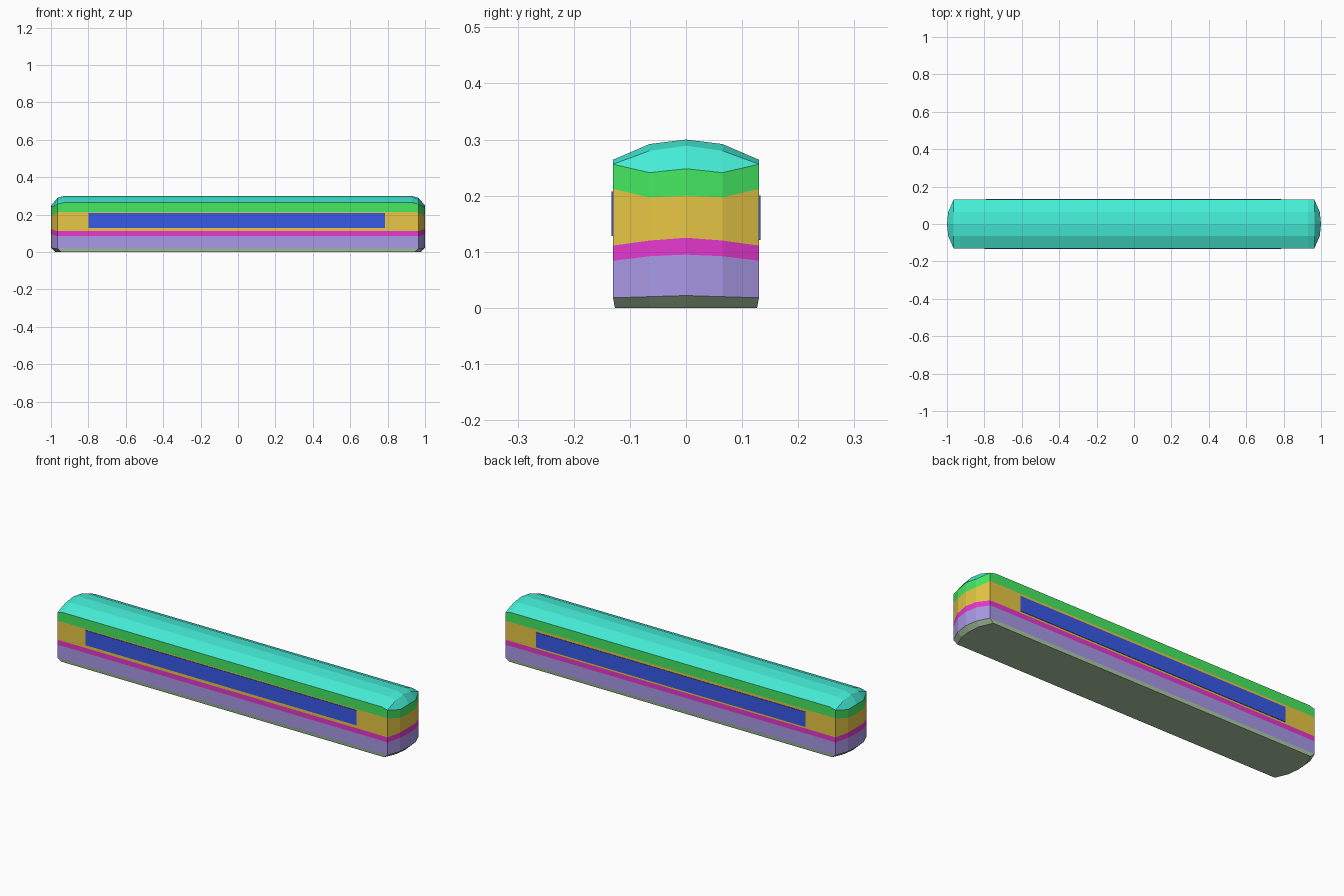
import bpy, bmesh

if "Cube" in bpy.data.objects:
    bpy.data.objects.remove(bpy.data.objects["Cube"])


def material(name, rgb):
    m = bpy.data.materials.new(name)
    m.diffuse_color = (*rgb, 1)
    m.use_nodes = True
    m.node_tree.nodes["Principled BSDF"].inputs["Base Color"].default_value = m.diffuse_color
    return m


def make(name, verts, faces, rgb):
    me = bpy.data.meshes.new(name)
    bm = bmesh.new()
    vs = [bm.verts.new(v) for v in verts]
    for f in faces:
        bm.faces.new([vs[i] for i in f])
    bmesh.ops.dissolve_degenerate(bm, edges=bm.edges[:], dist=1e-5)
    bmesh.ops.remove_doubles(bm, verts=bm.verts[:], dist=1e-5)
    bm.to_mesh(me)
    bm.free()
    me.materials.append(material(name + "_colour", rgb))
    ob = bpy.data.objects.new(name, me)
    bpy.context.collection.objects.link(ob)
    return ob


# Quarter of the plan outline: x, y and the heights of the stripe borders there
QUARTER = [
    (1.000, 0.000, (0.022, 0.095, 0.125, 0.200, 0.248)),
    (0.993, 0.065, (0.020, 0.092, 0.120, 0.197, 0.241)),
    (0.965, 0.130, (0.018, 0.084, 0.111, 0.212, 0.256)),
    (0.930, 0.130, (0.018, 0.086, 0.112, 0.213, 0.264)),
]
right_back = QUARTER
left_back = [(-x, y, z) for x, y, z in reversed(QUARTER)]
left_front = [(-x, -y, z) for x, y, z in QUARTER[1:]]
right_front = [(x, -y, z) for x, y, z in reversed(QUARTER[1:])]
ring = right_back + left_back + left_front + right_front
n = len(ring)
loop_faces = [(i, (i + 1) % n, n + (i + 1) % n, n + i) for i in range(n)]

# Coloured stripes wrapping round the body
stripes = [("lower_panel", (0.40, 0.32, 0.80)), ("waist_stripe", (0.80, 0.04, 0.63)),
           ("window_band", (0.80, 0.57, 0.06)), ("upper_stripe", (0.06, 0.82, 0.12))]
for k, (name, rgb) in enumerate(stripes):
    verts = [(x, y, z[k]) for x, y, z in ring] + [(x, y, z[k + 1]) for x, y, z in ring]
    make(name, verts, loop_faces, rgb)

# Tapered underside
verts = [(x * 0.978, y * 0.975, 0) for x, y, z in ring] + [(x, y, z[0]) for x, y, z in ring]
make("underside", verts, loop_faces + [tuple(reversed(range(n)))], (0.42, 0.60, 0.38))

# Arched roof with rounded ends: (x, z) from the end inward for each |y|
arch = {
    0.130: [(0.965, 0.256), (0.965, 0.256), (0.930, 0.264)],
    0.065: [(0.993, 0.241), (0.965, 0.280), (0.930, 0.292)],
    0.000: [(1.000, 0.248), (0.965, 0.289), (0.930, 0.300)],
}
columns = [-0.130, -0.065, 0.0, 0.065, 0.130]
verts = []
for y in columns:
    half = arch[abs(y)]
    verts += [(-x, y, z) for x, z in half] + [(x, y, z) for x, z in reversed(half)]
faces = [(c * 6 + r, c * 6 + r + 1, c * 6 + r + 7, c * 6 + r + 6)
         for c in range(4) for r in range(5)]
make("roof", verts, faces, (0.06, 0.85, 0.68))

# Long window strips, slightly proud of each side
for name, side, x0, x1, z0, z1 in (("front_windows", -1, -0.80, 0.785, 0.128, 0.207),
                                   ("back_windows", 1, -0.79, 0.785, 0.121, 0.200)):
    y0, y1 = sorted((side * 0.129, side * 0.1325))
    verts = [(x, y, z) for x in (x0, x1) for y in (y0, y1) for z in (z0, z1)]
    box = [(0, 1, 3, 2), (4, 6, 7, 5), (0, 4, 5, 1), (2, 3, 7, 6), (0, 2, 6, 4), (1, 5, 7, 3)]
    make(name, verts, box, (0.04, 0.10, 0.80))
